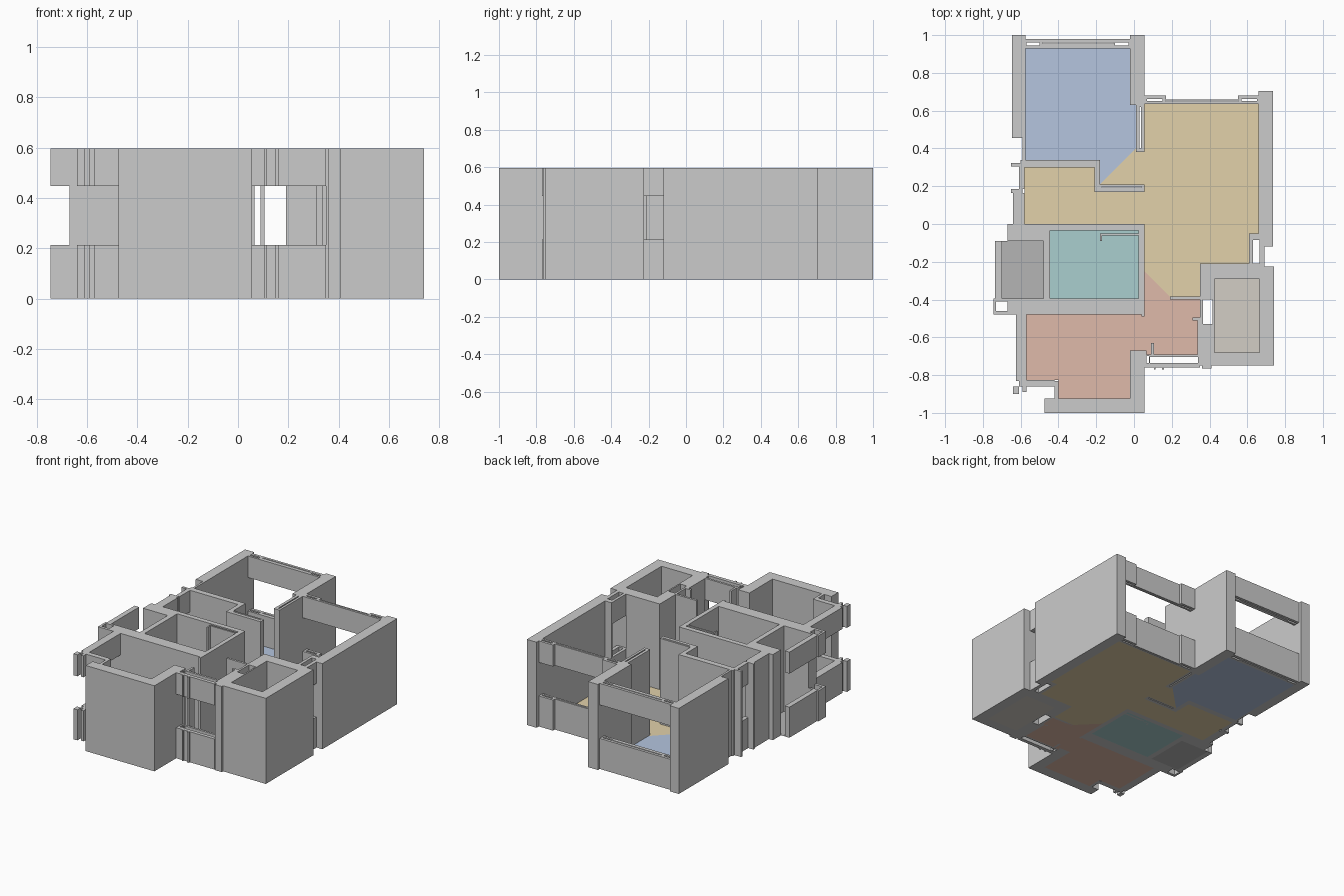
import bpy, bmesh

SILL, HEAD, TOP = 0.213, 0.447, 0.597

# Rectangles are (x0, y0, x1, y1) in plan
upper_left_room = [
    (-.645, .455, -.575, 1), (-.59, .34, -.575, .455), (-.65, .305, -.56, .322),
    (-.60, .30, -.18, .34), (-.21, .17, -.18, .30), (-.18, .17, .055, .21),
    (-.02, .63, .055, 1), (.01, .38, .055, .63)]
right_side = [
    (.66, -.12, .735, .705), (.61, -.06, .66, -.05),
    (.35, -.29, .61, -.21), (.61, -.29, .74, -.225), (.665, -.68, .74, -.29),
    (.35, -.75, .74, -.68), (.35, -.68, .425, -.29),
    (.19, -.40, .35, -.385), (.335, -.69, .35, -.51), (.31, -.51, .35, -.495),
    (.36, -.765, .41, -.75)]
middle_rooms = [
    (-.64, 0, -.58, .165), (-.65, .165, -.59, .185), (-.67, -.09, -.445, 0),
    (-.445, -.035, .055, 0), (-.48, -.395, -.445, -.09), (.025, -.395, .055, -.035),
    (-.67, -.48, .055, -.395), (-.18, -.062, .025, -.05), (-.18, -.09, -.17, -.062),
    (.04, -.49, .055, -.48)]
lower_block = [
    (-.475, -1, .055, -.925), (-.42, -.925, -.40, -.83), (-.02, -.925, .055, -.67),
    (.09, -.69, .105, -.63), (.055, -.69, .065, -.67)]
# Walls with a window band left open between sill and head
window_walls = [
    (-.575, .93, -.02, .98),
    (.055, .635, .66, .66), (.055, .66, .17, .68), (.55, .66, .66, .68),
    (.61, -.21, .69, -.06), (.61, -.23, .69, -.21),
    (-.61, .185, -.58, .305),
    (-.735, -.40, -.70, -.09), (-.745, -.48, -.67, -.395),
    (-.625, -.83, -.57, -.48), (-.64, -.90, -.61, -.86), (-.61, -.86, -.42, -.825),
    (-.59, -.89, -.57, -.86), (.055, -.76, .35, -.69),
    (.105, -.77, .115, -.76), (.147, -.77, .16, -.76)]
# Narrow shafts and slots running from top to bottom
slots = [
    (-.485, .955, -.11, .962), (-.57, .945, -.50, .96), (-.10, .945, -.03, .96),
    (.17, .648, .55, .653), (.07, .65, .15, .662), (.57, .65, .65, .662),
    (.03, .40, .038, .62), (-.17, .193, .04, .199),
    (.63, -.21, .665, -.085), (.365, -.53, .415, -.40),
    (-.73, -.46, -.67, -.41), (.085, -.735, .34, -.705), (.065, -.735, .08, -.70)]


def build_walls(name, full, windowed, holes):
    """Union of plan rectangles in three height bands, outer skin only."""
    rects = full + windowed + holes
    xs = sorted({round(v, 4) for r in rects for v in (r[0], r[2])})
    ys = sorted({round(v, 4) for r in rects for v in (r[1], r[3])})
    zs = [0, SILL, HEAD, TOP]

    def inside(group, x, y):
        return any(a < x < c and b < y < d for a, b, c, d in group)

    solid = set()
    for i in range(len(xs) - 1):
        for j in range(len(ys) - 1):
            x, y = (xs[i] + xs[i + 1]) / 2, (ys[j] + ys[j + 1]) / 2
            if inside(holes, x, y):
                continue
            if inside(full, x, y):
                solid |= {(i, j, k) for k in range(3)}
            elif inside(windowed, x, y):
                solid |= {(i, j, 0), (i, j, 2)}

    bm = bmesh.new()
    verts = {}

    def vert(key):
        if key not in verts:
            verts[key] = bm.verts.new((xs[key[0]], ys[key[1]], zs[key[2]]))
        return verts[key]

    for cell in solid:
        for axis in range(3):
            u, v = (axis + 1) % 3, (axis + 2) % 3
            for side in (0, 1):
                other = list(cell)
                other[axis] += 1 if side else -1
                if tuple(other) in solid:
                    continue
                loop = []
                for du, dv in ((0, 0), (1, 0), (1, 1), (0, 1)):
                    p = list(cell)
                    p[axis] += side
                    p[u] += du
                    p[v] += dv
                    loop.append(vert(tuple(p)))
                bm.faces.new(loop if side else loop[::-1])
    bmesh.ops.dissolve_limit(bm, angle_limit=0.01, verts=bm.verts[:], edges=bm.edges[:])
    me = bpy.data.meshes.new(name)
    bm.to_mesh(me)
    bm.free()
    bpy.context.collection.objects.link(bpy.data.objects.new(name, me))


def floor(name, color, pts):
    """Flat coloured room floor."""
    me = bpy.data.meshes.new(name)
    me.from_pydata([(x, y, 0) for x, y in pts], [], [list(range(len(pts)))])
    mat = bpy.data.materials.new(name)
    mat.diffuse_color = (*color, 1)
    me.materials.append(mat)
    bpy.context.collection.objects.link(bpy.data.objects.new(name, me))


def rect(x0, y0, x1, y1):
    return [(x0, y0), (x1, y0), (x1, y1), (x0, y1)]


build_walls("walls", upper_left_room + right_side + middle_rooms + lower_block,
            window_walls, slots)

# Room floors, counter-clockwise
floor("bedroom_floor", (.46, .56, .74),
      [(-.575, .34), (-.18, .34), (-.18, .21), (.01, .40), (.01, .63), (-.02, .63),
       (-.02, .93), (-.575, .93)])
floor("living_floor", (.76, .64, .40),
      [(-.58, 0), (.055, 0), (.055, -.25), (.19, -.385), (.35, -.385), (.35, -.21),
       (.61, -.21), (.61, -.05), (.66, -.05), (.66, .635), (.055, .635), (.055, .38),
       (.01, .38), (.01, .40), (-.18, .21), (.055, .21), (.055, .17), (-.21, .17),
       (-.21, .30), (-.58, .30)])
floor("kitchen_floor", (.74, .49, .40),
      [(-.57, -.825), (-.40, -.825), (-.40, -.925), (-.02, -.925), (-.02, -.67),
       (.055, -.67), (.055, -.69), (.335, -.69), (.335, -.50), (.35, -.50), (.35, -.385),
       (.19, -.385), (.055, -.25), (.055, -.48), (-.57, -.48)])
floor("bathroom_floor", (.40, .62, .62), rect(-.445, -.395, .025, -.035))
floor("balcony_floor", (.46, .46, .46), rect(-.70, -.395, -.48, -.09))
floor("store_floor", (.65, .61, .56), rect(.425, -.68, .665, -.29))
